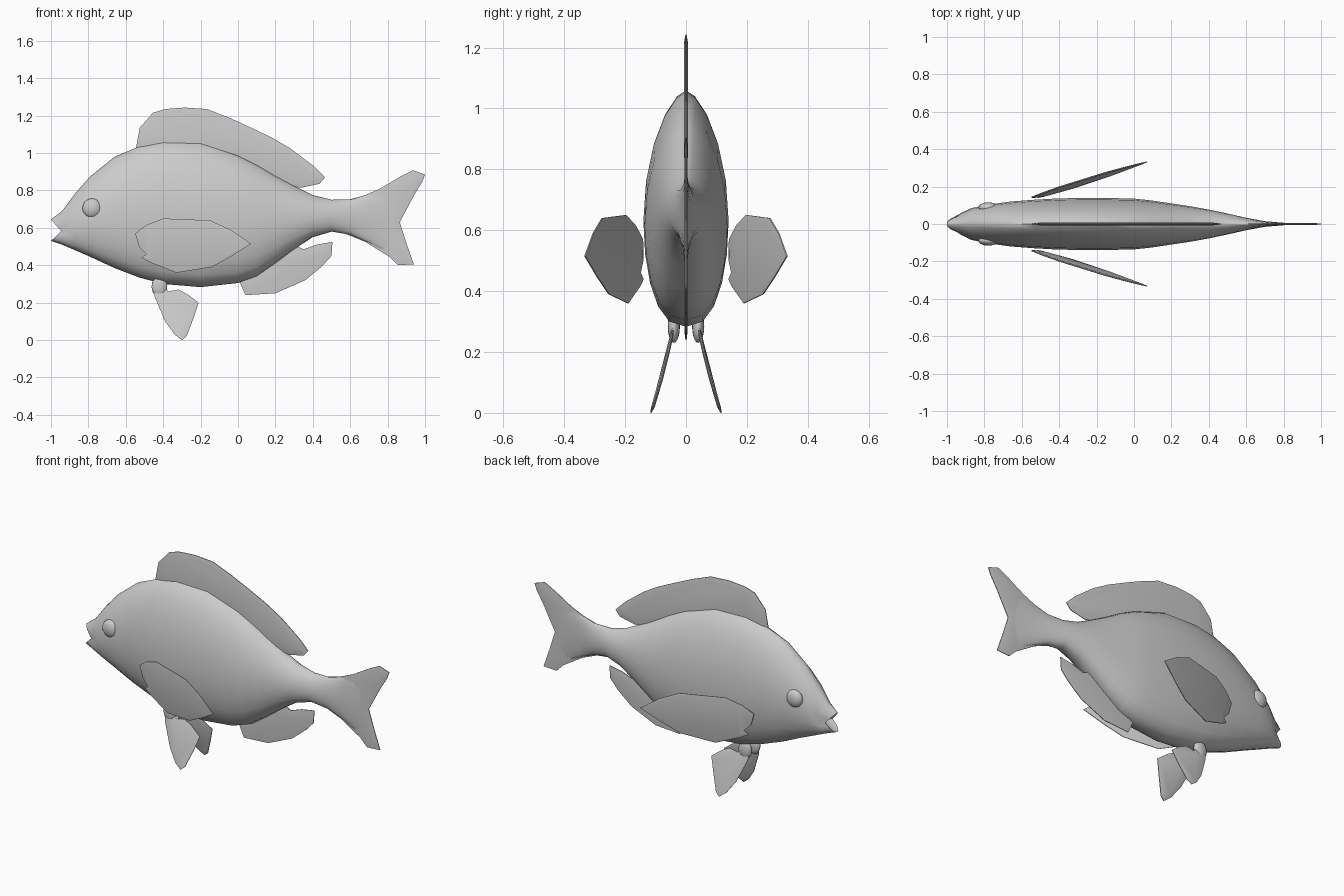
import bpy, bmesh, math

if "Cube" in bpy.data.objects:
    bpy.data.objects.remove(bpy.data.objects["Cube"])

grey = bpy.data.materials.new("pale_grey")
grey.diffuse_color = (0.6, 0.6, 0.6, 1)
grey.use_nodes = True
grey.node_tree.nodes["Principled BSDF"].inputs["Base Color"].default_value = grey.diffuse_color


def finish(name, bm, angle=40, mirror=False):
    """Turn a bmesh into a smooth shaded object, optionally mirrored across y."""
    bmesh.ops.recalc_face_normals(bm, faces=bm.faces)
    mesh = bpy.data.meshes.new(name)
    bm.to_mesh(mesh)
    bm.free()
    mesh.materials.append(grey)
    obj = bpy.data.objects.new(name, mesh)
    bpy.context.collection.objects.link(obj)
    bpy.ops.object.select_all(action='DESELECT')
    obj.select_set(True)
    bpy.context.view_layer.objects.active = obj
    bpy.ops.object.shade_smooth_by_angle(angle=math.radians(angle))
    if mirror:
        mod = obj.modifiers.new("mirror", 'MIRROR')
        mod.use_axis = (False, True, False)
        mod.use_mirror_merge = False
    return obj


def fin(name, outline, edge=0.004, inset=0.025, bulge=0.003,
        lean=lambda x, z: 0, mirror=False):
    """Thin plate from an x-z outline, thicker inside its rim, leaned in y."""
    bm = bmesh.new()
    sheets = [[bm.verts.new((x, y, z)) for x, z in outline]
              for y in (-edge / 2, edge / 2)]
    faces = [bm.faces.new(s) for s in sheets]
    n = len(outline)
    for i in range(n):
        j = (i + 1) % n
        bm.faces.new((sheets[0][i], sheets[0][j], sheets[1][j], sheets[1][i]))
    bmesh.ops.recalc_face_normals(bm, faces=bm.faces)
    bmesh.ops.inset_individual(bm, faces=faces, thickness=inset, depth=bulge,
                               use_even_offset=True)
    for v in bm.verts:
        v.co.y += lean(v.co.x, v.co.z)
    return finish(name, bm, mirror=mirror)


def ellipsoid(name, centre, radii, mirror=True):
    bm = bmesh.new()
    bmesh.ops.create_uvsphere(bm, u_segments=16, v_segments=10, radius=1)
    for v in bm.verts:
        v.co = [c + r * p for c, r, p in zip(centre, radii, v.co)]
    return finish(name, bm, 80, mirror)


# Body: x, bottom, top, half width, pull-back of the sides (open mouth)
stations = [
    (-1.0, .53, .645, .035, .055), (-.94, .51, .69, .062, .025),
    (-.87, .48, .785, .085, 0), (-.79, .445, .875, .102, 0),
    (-.66, .385, .98, .12, 0), (-.53, .335, 1.035, .13, 0),
    (-.4, .30, 1.06, .137, 0), (-.2, .283, 1.055, .14, 0),
    (0, .305, .99, .136, 0), (.1, .34, .94, .125, 0),
    (.2, .41, .88, .11, 0), (.3, .485, .825, .095, 0),
    (.4, .55, .775, .077, 0), (.5, .58, .75, .056, 0),
    (.6, .563, .752, .033, 0), (.7, .52, .78, .015, 0),
    (.82, .45, .83, .005, 0),
]
SIDES = 20
bm = bmesh.new()
rings = []
for x, zb, zt, w, pull in stations:
    zm = zb + .45 * (zt - zb)
    ring = []
    for i in range(SIDES):
        a = 2 * math.pi * i / SIDES
        c, s = math.cos(a), math.sin(a)
        # narrow ridged back, blunt belly
        power = 1.3 if s > 0 else .8
        y = math.copysign(abs(c) ** power, c) * w if abs(c) > 1e-6 else 0
        z = zm + s * ((zt - zm) if s > 0 else (zm - zb))
        ring.append(bm.verts.new((x + pull * (1 - abs(s)), y, z)))
    rings.append(ring)
for r0, r1 in zip(rings, rings[1:]):
    for i in range(SIDES):
        j = (i + 1) % SIDES
        bm.faces.new((r0[i], r0[j], r1[j], r1[i]))
throat = bm.verts.new((-.91, 0, .58))
for i in range(SIDES):
    bm.faces.new((rings[0][(i + 1) % SIDES], rings[0][i], throat))
bm.faces.new(rings[-1])
finish("body", bm, 60)

# Fins on the centre line
fin("dorsal_fin", [
    (-.545, 1.03), (-.525, 1.135), (-.455, 1.215), (-.39, 1.235),
    (-.285, 1.243), (-.165, 1.235), (-.05, 1.19), (.065, 1.138),
    (.18, 1.083), (.28, 1.025), (.405, .93), (.465, .87), (.435, .835),
    (.34, .815), (.29, .82), (.2, .81), (-.1, .94), (-.45, .97)],
    inset=.03, bulge=.005)
fin("anal_fin", [
    (0, .33), (.04, .24), (.2, .25), (.36, .32), (.45, .395), (.5, .45),
    (.505, .525), (.42, .51), (.35, .485), (.3, .51), (.2, .46), (.1, .38)])
fin("tail_fin", [
    (.59, .75), (.68, .775), (.76, .81), (.865, .872), (.935, .907),
    (1.0, .885), (.985, .845), (.945, .78), (.865, .63), (.9, .52),
    (.94, .405), (.855, .40), (.81, .445), (.68, .525), (.57, .57)])

# Paired fins
fin("pectoral_fin", [
    (-.55, .57), (-.49, .615), (-.4, .65), (-.15, .64), (-.04, .59),
    (.07, .515), (-.04, .445), (-.14, .39), (-.33, .36), (-.47, .415),
    (-.515, .44), (-.49, .46), (-.53, .5)],
    inset=.015, lean=lambda x, z: .137 + .315 * (x + .55) + .1 * (z - .515),
    mirror=True)
fin("pelvic_fin", [
    (-.46, .31), (-.445, .23), (-.39, .1), (-.34, .03), (-.3, 0),
    (-.275, .02), (-.24, .11), (-.21, .2), (-.27, .245), (-.32, .27),
    (-.375, .26), (-.39, .31)],
    inset=.015, bulge=.004, lean=lambda x, z: .115 - .33 * z + .25 * z * z,
    mirror=True)
ellipsoid("pelvic_fin_root", (-.42, .04, .285), (.042, .02, .055))

# Eyes
ellipsoid("eye", (-.78, .088, .705), (.052, .028, .052))
